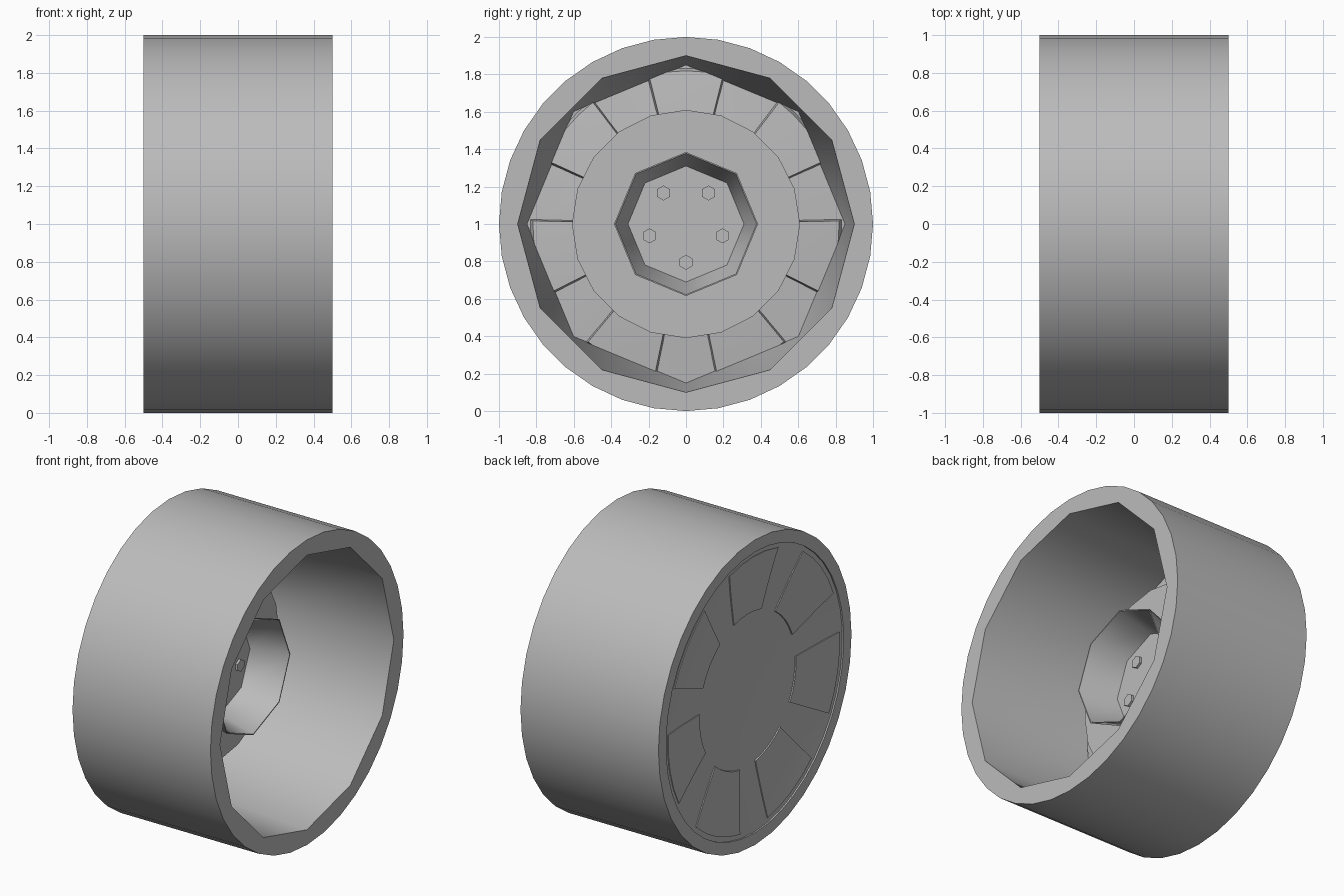
import bpy, bmesh, math

cube = bpy.data.objects.get("Cube")
if cube:
    bpy.data.objects.remove(cube)

grey = bpy.data.materials.new("plain grey")
grey.use_nodes = True
grey.diffuse_color = (0.5, 0.5, 0.5, 1)
bsdf = next(n for n in grey.node_tree.nodes if n.type == 'BSDF_PRINCIPLED')
bsdf.inputs["Base Color"].default_value = (0.5, 0.5, 0.5, 1)


def polar(x, r, a):
    """Point around the axle, angle measured from the top."""
    return (x, r * math.sin(a), 1 + r * math.cos(a))


def ring(bm, n, r, x):
    return [bm.verts.new(polar(x, r, math.tau * i / n)) for i in range(n)]


def loft(bm, a, b):
    """Join two rings that may differ in vertex count."""
    n, m, i, j = len(a), len(b), 0, 0
    while i < n or j < m:
        ta, tb = (i + 1) * m, (j + 1) * n
        corners = [a[i % n], b[j % m]]
        if tb <= ta:
            j += 1
            corners.append(b[j % m])
        if ta <= tb:
            i += 1
            corners.append(a[i % n])
        bm.faces.new(corners)


def finish(name, bm):
    bmesh.ops.recalc_face_normals(bm, faces=bm.faces)
    mesh = bpy.data.meshes.new(name)
    bm.to_mesh(mesh)
    bm.free()
    mesh.materials.append(grey)
    ob = bpy.data.objects.new(name, mesh)
    bpy.context.collection.objects.link(ob)
    bpy.ops.object.select_all(action='DESELECT')
    ob.select_set(True)
    bpy.context.view_layer.objects.active = ob
    bpy.ops.object.shade_smooth_by_angle(angle=math.radians(50))
    return ob


def lathe(name, profile):
    """Closed solid from (sides, radius, x) rings, capped at both ends."""
    bm = bmesh.new()
    rings = [ring(bm, *p) for p in profile]
    for a, b in zip(rings, rings[1:]):
        loft(bm, a, b)
    bm.faces.new(rings[0])
    bm.faces.new(rings[-1])
    return finish(name, bm)


def dish(r):
    """Depth of the hollow outer cover at a radius."""
    return -0.42 - 0.07 * (r / 0.92) ** 2


# Drum, faceted barrel, hub plate, flared hub socket and dished cover
cover = [(42, r, dish(r)) for r in (0.15, 0.35, 0.55, 0.75, 0.92)]
lathe("wheel_body", cover + [
    (42, 0.92, -0.5), (36, 1, -0.5), (36, 1, 0.5),
    (12, 0.9, 0.5), (8, 0.85, -0.36),
    (20, 0.61, -0.34), (20, 0.61, -0.13),
    (8, 0.32, -0.13), (8, 0.385, 0.11),
    (8, 0.378, 0.11), (8, 0.31, -0.13)])

# Seven tapered cover panels, stepped on both sides of the cover
for k in range(7):
    bm = bmesh.new()
    centre = math.tau * k / 7
    layers = []
    for offset, half in ((-0.008, 16.5), (0.15, 14)):
        grid = []
        for r in (0.5, 0.65, 0.78, 0.89):
            if offset > 0:
                r *= 0.92
            grid.append([bm.verts.new(polar(
                dish(r) + offset, r,
                centre + math.radians(half) * s / 2)) for s in range(-2, 3)])
        for a, b in zip(grid, grid[1:]):
            for i in range(4):
                bm.faces.new((a[i], a[i + 1], b[i + 1], b[i]))
        layers.append(grid)
    # Walls around the panel
    edges = [g[0] + [row[-1] for row in g[1:]] + g[-1][-2::-1]
             + [row[0] for row in g[-2:0:-1]] for g in layers]
    loft(bm, *edges)
    finish(f"cover_panel_{k + 1}", bm)

# Five hexagonal lug bolts in the hub socket
for k in range(5):
    bm = bmesh.new()
    _, cy, cz = polar(0, 0.205, math.radians(36 + 72 * k))
    ends = []
    for x in (-0.14, -0.115):
        ends.append([bm.verts.new((x, cy + 0.04 * math.sin(math.tau * i / 6),
                                   cz + 0.04 * math.cos(math.tau * i / 6)))
                     for i in range(6)])
    loft(bm, *ends)
    for end in ends:
        bm.faces.new(end)
    finish(f"lug_bolt_{k + 1}", bm)
